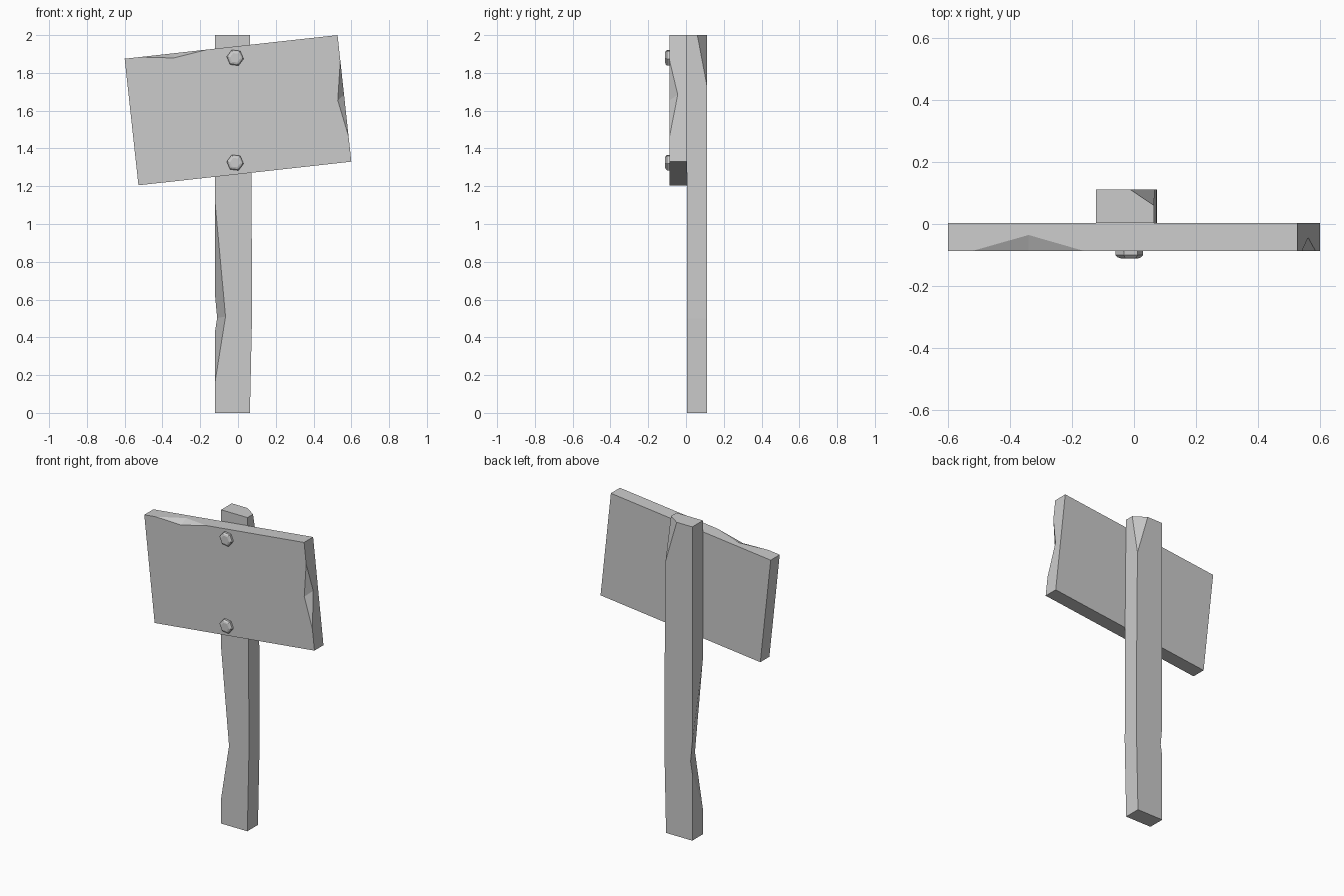
import bpy, bmesh, math
from mathutils import Vector, Matrix

if "Cube" in bpy.data.objects:
    bpy.data.objects.remove(bpy.data.objects["Cube"])


def make_object(name, bm):
    bmesh.ops.recalc_face_normals(bm, faces=bm.faces[:])
    mesh = bpy.data.meshes.new(name)
    bm.to_mesh(mesh)
    bm.free()
    obj = bpy.data.objects.new(name, mesh)
    bpy.context.collection.objects.link(obj)
    return obj


def slab(name, outline, y0, y1):
    """Extrude an (x, z) outline from y0 to y1."""
    bm = bmesh.new()
    face = bm.faces.new([bm.verts.new((x, y0, z)) for x, z in outline])
    ext = bmesh.ops.extrude_face_region(bm, geom=[face])["geom"]
    verts = [v for v in ext if isinstance(v, bmesh.types.BMVert)]
    bmesh.ops.translate(bm, verts=verts, vec=(0, y1 - y0, 0))
    return make_object(name, bm)


def chip(target, name, points, pivot):
    """Cut a tetrahedral chip; growing it about the pivot keeps the cut planes."""
    pivot = Vector(pivot)
    bm = bmesh.new()
    for p in points:
        bm.verts.new(pivot + (Vector(p) - pivot) * 1.3)
    bmesh.ops.convex_hull(bm, input=bm.verts[:])
    cutter = make_object(name, bm)
    cutter.hide_render = True
    cutter.hide_viewport = True
    mod = target.modifiers.new(name, 'BOOLEAN')
    mod.operation = 'DIFFERENCE'
    mod.solver = 'EXACT'
    mod.object = cutter


def notch(target, name, start, end, deep_a, deep_b):
    chip(target, name, (start, end, deep_a, deep_b),
         (Vector(deep_a) + Vector(deep_b)) / 2)


FRONT, MID, BACK = -0.087, 0.004, 0.111

# Post, slightly bowed on its right side
post = slab("post", [(-0.122, 0), (0.063, 0), (0.074, 0.5), (0.072, 1.2),
                     (0.064, 2), (-0.122, 2)], MID, BACK)
notch(post, "post_side_cutter", (-0.122, MID, 1.12), (-0.122, MID, 0.16),
      (-0.066, MID, 0.51), (-0.122, 0.139, 0.50))

# Broken back corner at the top of the post
p1, p2, p3 = (Vector(p) for p in ((-0.012, BACK, 2), (0.064, 0.06, 2), (0.067, BACK, 1.73)))
chip(post, "post_corner_cutter", (p1, p2, p3, (0.066, BACK, 2)), (p1 + p2 + p3) / 3)

# Tilted board
corners = [(-0.60, 1.875), (-0.527, 1.205), (0.60, 1.33), (0.527, 2.0)]
board = slab("sign_board", corners, FRONT, MID)


def on_edge(a, b, t):
    (ax, az), (bx, bz) = corners[a], corners[b]
    return (ax + (bx - ax) * t, FRONT, az + (bz - az) * t)


# Chips on the top and right edges of the board
notch(board, "board_top_cutter", on_edge(0, 3, 0.07), on_edge(0, 3, 0.39),
      (-0.34, FRONT, 1.879), (-0.34, -0.035, 1.904))
notch(board, "board_side_cutter", on_edge(3, 2, 0.2), on_edge(3, 2, 0.8),
      (0.528, FRONT, 1.655), (0.562, -0.043, 1.685))

# Hexagonal bolt heads with a chamfer and raised centre
for label, z in (("upper", 1.88), ("lower", 1.325)):
    bm = bmesh.new()
    rings = []
    for r, y in ((0.045, FRONT + 0.004), (0.045, -0.1), (0.037, -0.108), (0.027, -0.111)):
        rings.append([bm.verts.new((-0.015 + r * math.cos(a), y, z + r * math.sin(a)))
                      for a in (math.radians(60 * i - 7) for i in range(6))])
    for lo, hi in zip(rings, rings[1:]):
        for i in range(6):
            j = (i + 1) % 6
            bm.faces.new((lo[i], lo[j], hi[j], hi[i]))
    bm.faces.new(rings[0])
    bm.faces.new(rings[-1])
    make_object(label + "_bolt", bm)
